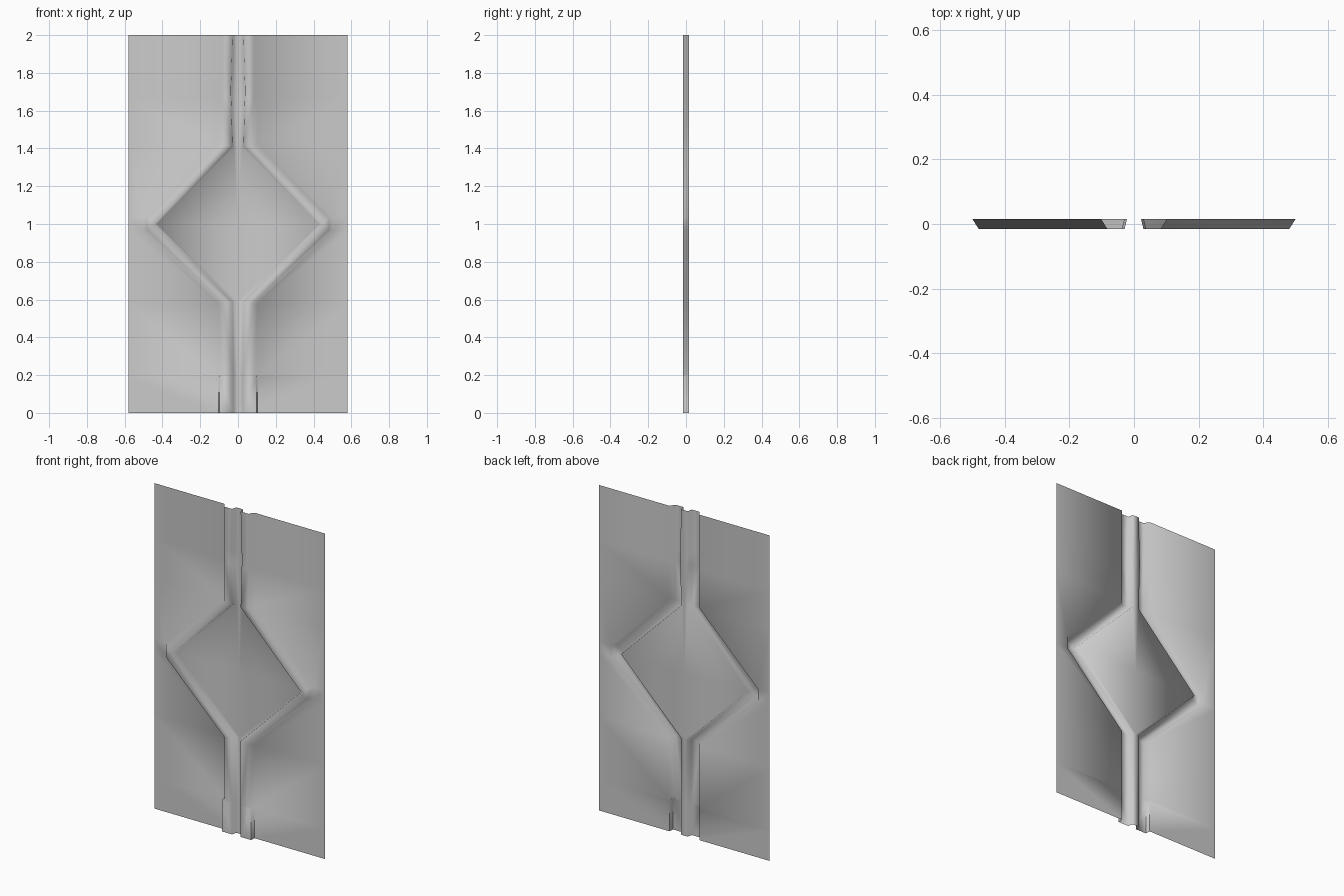
import bpy, bmesh, math

if "Cube" in bpy.data.objects:
    bpy.data.objects.remove(bpy.data.objects["Cube"])

HALF_W, BACK, FRONT = 0.58, 0.0155, -0.0155

# Each row of the right half: (inner crest, inner foot, outer foot, outer crest) as (x, z)
def level(z, a, b, c, d):
    return [(a, z), (b, z), (c, z), (d, z)]

rows = [
    level(0.00, 0.022, 0.029, 0.099, 0.102),   # steep walls at the bottom socket
    level(0.19, 0.022, 0.029, 0.099, 0.102),
    level(0.20, 0.022, 0.029, 0.082, 0.102),
    [(0.022, 0.592), (0.029, 0.589), (0.082, 0.583), (0.102, 0.575)],   # lower bend
    [(0.430, 1.0), (0.440, 1.0), (0.480, 0.970), (0.500, 0.965)],       # side corner
    [(0.430, 1.0), (0.440, 1.0), (0.480, 1.030), (0.500, 1.035)],
    [(0.022, 1.408), (0.029, 1.411), (0.082, 1.417), (0.102, 1.425)],   # upper bend
    level(1.66, 0.028, 0.036, 0.082, 0.102),   # small pad where the strip widens
    level(1.68, 0.030, 0.038, 0.082, 0.102),
    level(1.73, 0.030, 0.038, 0.082, 0.102),
    level(1.75, 0.028, 0.036, 0.082, 0.102),
    level(2.00, 0.022, 0.029, 0.082, 0.102),
]

# Pressed sheet: flat field, raised rib outlining the strip and diamond
bm = bmesh.new()
grid = []
for row in rows:
    zi, zo = row[0][1], row[3][1]
    pts = [(0, BACK, zi)]
    pts += [(x, y, z) for (x, z), y in zip(row, (BACK, FRONT, FRONT, BACK))]
    pts += [(HALF_W, BACK, zo)]
    grid.append([bm.verts.new(p) for p in pts])
for lo, hi in zip(grid, grid[1:]):
    for c in range(len(lo) - 1):
        bm.faces.new((lo[c], lo[c + 1], hi[c + 1], hi[c]))
bmesh.ops.remove_doubles(bm, verts=bm.verts[:], dist=1e-5)

mesh = bpy.data.meshes.new("embossed_panel")
bm.to_mesh(mesh)
bm.free()
panel = bpy.data.objects.new("embossed_panel", mesh)
bpy.context.collection.objects.link(panel)

# Smooth pressed look, crisp only at the steep socket walls
mesh.shade_smooth()
mesh.set_sharp_from_angle(angle=math.radians(80))

# Mirror to the left half
mirror = panel.modifiers.new("mirror", 'MIRROR')
mirror.use_axis[0] = True
mirror.use_clip = True
mirror.merge_threshold = 0.0005
